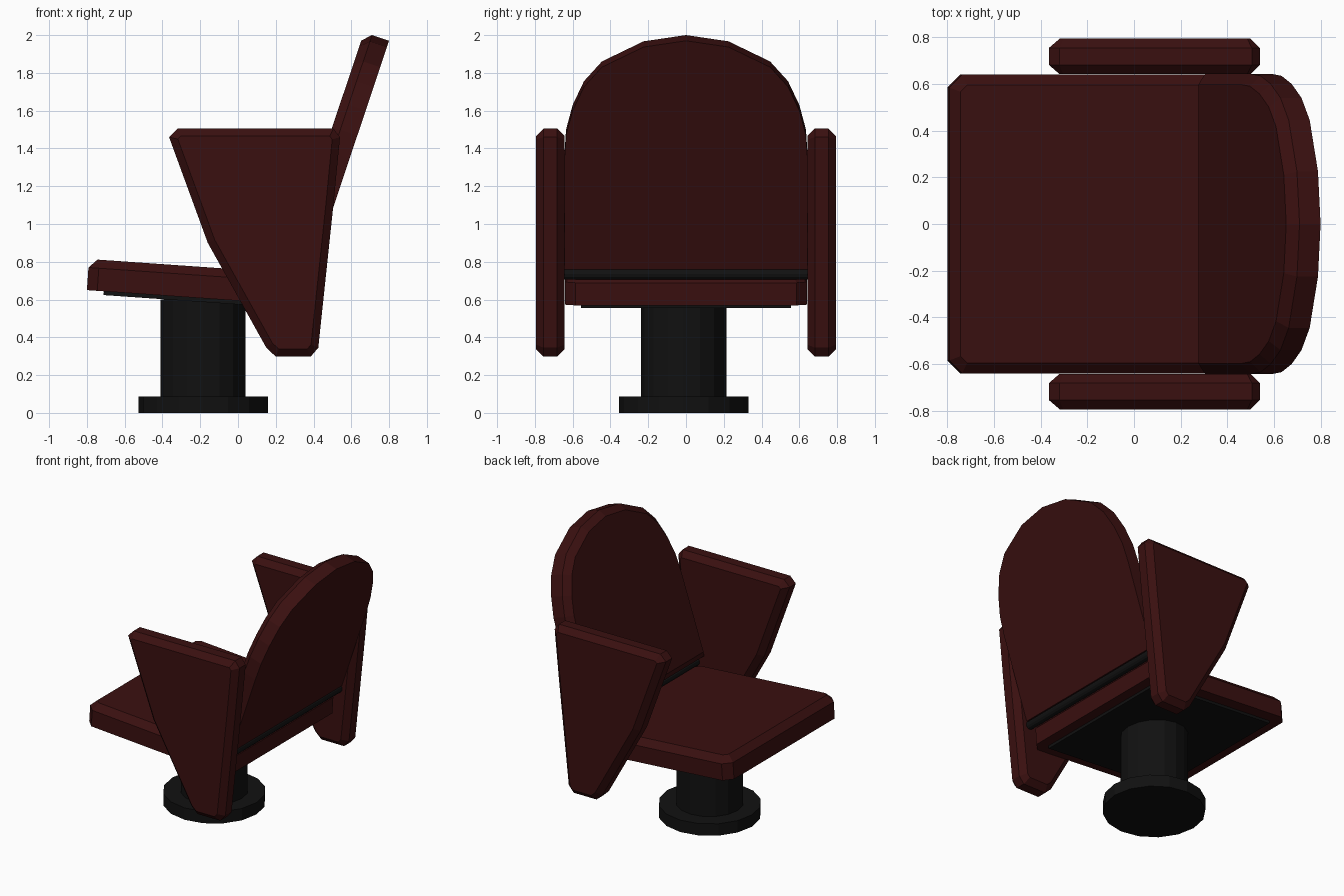
import bpy, bmesh, math
from mathutils import Vector, Matrix

if "Cube" in bpy.data.objects:
    bpy.data.objects.remove(bpy.data.objects["Cube"])


def material(name, rgb):
    m = bpy.data.materials.new(name)
    m.diffuse_color = (*rgb, 1)
    m.use_nodes = True
    m.node_tree.nodes["Principled BSDF"].inputs["Base Color"].default_value = m.diffuse_color
    return m


RED = material("dark_red", (0.042, 0.005, 0.005))
BLACK = material("black", (0.0055, 0.0055, 0.0055))


def inset(points, d):
    """Mitred inward offset of a convex polygon."""
    pts = [Vector(p) for p in points]
    n = len(pts)
    area = sum(pts[i - 1].x * pts[i].y - pts[i].x * pts[i - 1].y for i in range(n))
    s = 1 if area > 0 else -1
    result = []
    for i, p in enumerate(pts):
        a, b = (p - pts[i - 1]).normalized(), (pts[(i + 1) % n] - p).normalized()
        na, nb = Vector((-a.y, a.x)) * s, Vector((-b.y, b.x)) * s
        result.append(p + (na + nb) * d / (1 + na.dot(nb)))
    return result


def finish(name, bm, mat):
    bmesh.ops.recalc_face_normals(bm, faces=bm.faces)
    mesh = bpy.data.meshes.new(name)
    bm.to_mesh(mesh)
    bm.free()
    mesh.materials.append(mat)
    ob = bpy.data.objects.new(name, mesh)
    bpy.context.collection.objects.link(ob)
    return ob


def slab(name, outline, layers, origin, u, v, n, mat):
    """Stack (height, inset) copies of an outline along n."""
    o, u, v, n = map(Vector, (origin, u, v, n))
    bm = bmesh.new()
    rings = [[bm.verts.new(o + u * p.x + v * p.y + n * h) for p in inset(outline, d)]
             for h, d in layers]
    for r, q in zip(rings, rings[1:]):
        for i in range(len(r)):
            bm.faces.new((r[i - 1], r[i], q[i], q[i - 1]))
    bm.faces.new(rings[0])
    bm.faces.new(rings[-1])
    return finish(name, bm, mat)


def cylinder(name, radius, length, centre, sides, mat, rot=Matrix()):
    bm = bmesh.new()
    bmesh.ops.create_cone(bm, cap_ends=True, segments=sides, radius1=radius,
                          radius2=radius, depth=length,
                          matrix=Matrix.Translation(centre) @ rot)
    return finish(name, bm, mat)


CUSHION = [(0, 0), (0.095, 0), (0.14, 0.045)]

# Seat cushion and its underside plate, sloping down towards the back
t = math.radians(4)
su, sn = (math.cos(t), 0, -math.sin(t)), (math.sin(t), 0, math.cos(t))
L, W, c = 1.16, 0.64, 0.055
seat = [(c, -W), (L - c, -W), (L, c - W), (L, W - c), (L - c, W), (c, W), (0, W - c), (0, c - W)]
slab("seat", seat, [(0, 0), (0.12, 0), (0.165, 0.045)],
     (-0.8, 0, 0.65), su, (0, 1, 0), sn, RED)
plate = [(0.09, -0.555), (1.08, -0.555), (1.08, 0.555), (0.09, 0.555)]
slab("seat_underside", plate, [(-0.02, 0), (0.02, 0)],
     (-0.8, 0, 0.65), su, (0, 1, 0), sn, BLACK)

# Arched backrest, leaning backwards
b = math.radians(18.5)
half = [(0.643, 0.02), (0.643, 0.64), (0.635, 0.77), (0.6, 0.907),
        (0.54, 1.04), (0.445, 1.15), (0.225, 1.262)]
arch = half + [(0, 1.297)] + [(-y, z) for y, z in reversed(half)]
slab("backrest", arch, CUSHION, (0.388, 0, 0.74), (0, 1, 0),
     (math.sin(b), 0, math.cos(b)), (-math.cos(b), 0, math.sin(b)), RED)

# Hinge bar between seat and backrest
cylinder("hinge_bar", 0.03, 1.288, (0.368, 0, 0.735), 12, BLACK,
         Matrix.Rotation(math.pi / 2, 4, 'X'))

# Tapered side panels serving as armrests
side = [(-0.32, 1.505), (0.505, 1.505), (0.54, 1.46), (0.505, 1.1), (0.425, 0.345),
        (0.385, 0.298), (0.2, 0.298), (0.15, 0.345), (-0.16, 0.9), (-0.365, 1.46)]
for s, label in ((-1, "right"), (1, "left")):
    slab("armrest_" + label, side, [(-0.076, 0.04), (-0.036, 0), (0.036, 0), (0.076, 0.04)],
         (0, s * 0.718, 0), (1, 0, 0), (0, 0, 1), (0, 1, 0), RED)

# Pedestal
cylinder("pedestal_base", 0.343, 0.087, (-0.185, -0.012, 0.0435), 16, BLACK)
cylinder("pedestal_column", 0.226, 0.53, (-0.185, -0.012, 0.335), 16, BLACK)
